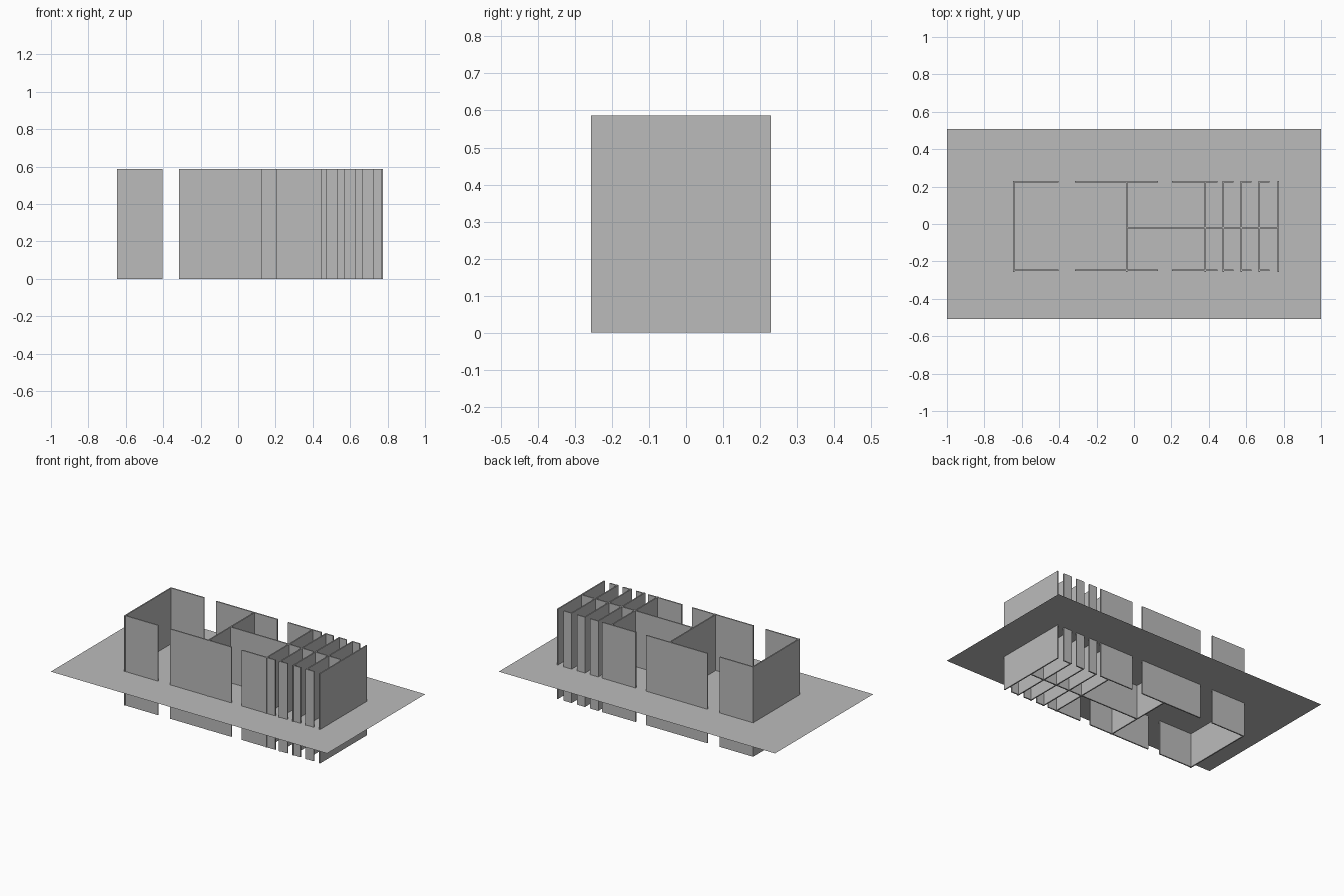
import bpy

cube = bpy.data.objects.get("Cube")
if cube:
    bpy.data.objects.remove(cube)

HEIGHT = 0.587
THICK = 0.008
FLOOR_Z = 0.222
BACK, FRONT, MIDDLE = 0.226, -0.248, -0.02

grey = bpy.data.materials.new("plain grey")
grey.use_nodes = True
colour = (0.5, 0.5, 0.5, 1)
grey.diffuse_color = colour
grey.node_tree.nodes["Principled BSDF"].inputs["Base Color"].default_value = colour


def wall(name, x0, x1, y0, y1):
    """Full-height upright slab over a rectangle on the ground."""
    bpy.ops.mesh.primitive_cube_add(
        size=1, location=((x0 + x1) / 2, (y0 + y1) / 2, HEIGHT / 2))
    ob = bpy.context.object
    ob.name = name
    ob.scale = (x1 - x0, y1 - y0, HEIGHT)
    bpy.ops.object.transform_apply(location=False, rotation=False, scale=True)
    ob.data.materials.append(grey)


def wall_x(name, x0, x1, y):
    wall(name, x0, x1, y - THICK / 2, y + THICK / 2)


def wall_y(name, x):
    wall(name, x - THICK / 2, x + THICK / 2, FRONT - THICK, BACK + THICK / 2)


# Thin floor sheet crossing the walls
bpy.ops.mesh.primitive_plane_add(size=1, location=(0, 0, FLOOR_Z))
floor = bpy.context.object
floor.name = "floor_sheet"
floor.scale = (2, 1.014, 1)
bpy.ops.object.transform_apply(location=False, rotation=False, scale=True)
floor.data.materials.append(grey)

# Long outer walls with door gaps, then the short stall fronts
panels = [(-0.647, -0.403), (-0.315, 0.128), (0.203, 0.446)]
stalls = [0.478, 0.574, 0.67]
panels += [(x - THICK / 2, x + 0.055) for x in stalls]
for i, (x0, x1) in enumerate(panels):
    wall_x(f"front_panel_{i + 1}", x0, x1, FRONT)
    wall_x(f"back_panel_{i + 1}", x0, x1, BACK)

# Cross walls and the central spine
for i, x in enumerate([-0.643, -0.04, 0.382, *stalls, 0.77]):
    wall_y(f"cross_wall_{i + 1}", x)
wall_x("spine_wall", -0.044, 0.774, MIDDLE)
